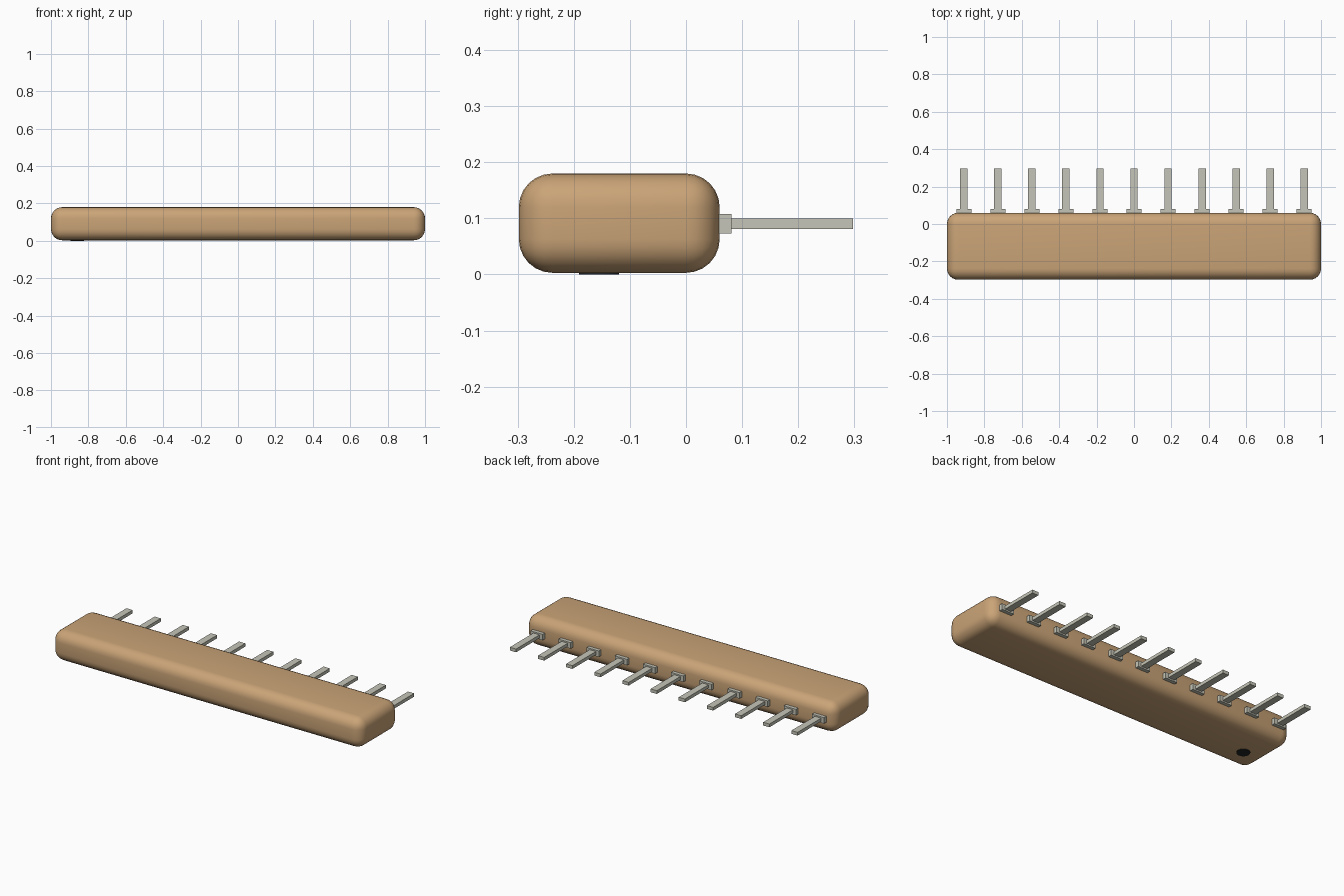
import bpy, math

cube = bpy.data.objects.get("Cube")
if cube:
    bpy.data.objects.remove(cube, do_unlink=True)


def material(name, rgb, rough):
    m = bpy.data.materials.new(name)
    m.use_nodes = True
    m.diffuse_color = (*rgb, 1)
    bsdf = m.node_tree.nodes["Principled BSDF"]
    bsdf.inputs["Base Color"].default_value = (*rgb, 1)
    bsdf.inputs["Roughness"].default_value = rough
    return m


TAN = material("tan_coating", (0.59, 0.37, 0.185), 0.5)
METAL = material("tinned_metal", (0.56, 0.56, 0.48), 0.4)
BLACK = material("black_ink", (0.015, 0.018, 0.018), 0.6)


def box(name, lo, hi, mat):
    """Box between two corners, with its scale applied."""
    centre = [(a + b) / 2 for a, b in zip(lo, hi)]
    bpy.ops.mesh.primitive_cube_add(size=1, location=centre)
    ob = bpy.context.object
    ob.name = name
    ob.scale = [b - a for a, b in zip(lo, hi)]
    bpy.ops.object.transform_apply(location=False, rotation=False, scale=True)
    ob.data.materials.append(mat)
    return ob


# Rounded body
body = box("body", (-1, -0.298, 0.003), (1, 0.06, 0.18), TAN)
bevel = body.modifiers.new("rounding", 'BEVEL')
bevel.width = 0.06
bevel.segments = 6
bpy.ops.object.modifier_apply(modifier="rounding")
bpy.ops.object.shade_smooth_by_angle(angle=math.radians(40))

# Row of eleven pins, each with a wider shoulder at the body
PITCH = 2 / 11
for i in range(11):
    x = (i - 5) * PITCH
    box(f"pin_shoulder_{i + 1}", (x - 0.039, 0.05, 0.073), (x + 0.039, 0.081, 0.108), METAL)
    box(f"pin_{i + 1}", (x - 0.02, 0.07, 0.081), (x + 0.02, 0.298, 0.1), METAL)

# First-pin marker dot on the underside
bpy.ops.mesh.primitive_cylinder_add(vertices=24, radius=0.036, depth=0.006,
                                    location=(-0.86, -0.155, 0.003))
dot = bpy.context.object
dot.name = "marker_dot"
dot.data.materials.append(BLACK)
